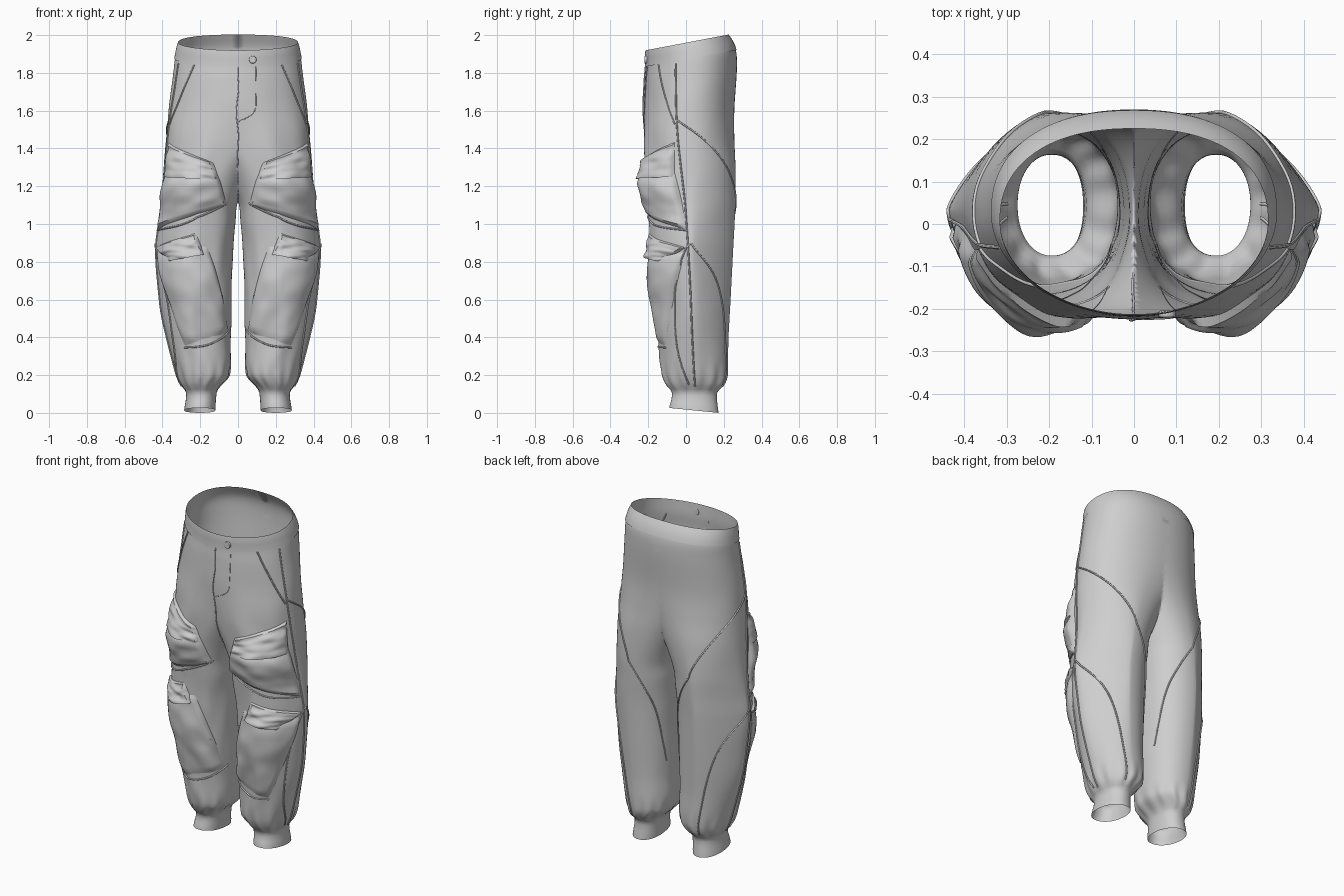
import bpy, bmesh
from math import sin, cos, acos, pi, radians, degrees, copysign
from mathutils import Vector, noise

if "Cube" in bpy.data.objects:
    bpy.data.objects.remove(bpy.data.objects["Cube"])

cloth = bpy.data.materials.new("light grey cloth")
cloth.use_nodes = True
GREY = (0.62, 0.62, 0.62, 1)
cloth.diffuse_color = GREY
cloth.node_tree.nodes["Principled BSDF"].inputs["Base Color"].default_value = GREY

# Leg profile: height, inner x, outer x, front y, back y, outer roundness front and back
PROFILE = [
    (0.00, .120, .285, -.088, .172, 2.1, 2.1), (0.11, .112, .275, -.075, .165, 2.1, 2.1),
    (0.14, .095, .297, -.100, .195, 2.0, 2.0), (0.20, .045, .325, -.128, .218, 1.9, 1.9),
    (0.40, .038, .378, -.148, .225, 1.7, 1.6), (0.60, .034, .415, -.165, .236, 1.6, 1.4),
    (0.87, .026, .438, -.187, .250, 1.6, 1.3), (1.00, .015, .424, -.197, .257, 1.65, 1.4),
    (1.12, .000, .408, -.206, .262, 1.7, 1.6), (1.30, -.09, .392, -.216, .262, 1.9, 1.9),
    (1.45, -.21, .381, -.222, .256, 2.0, 2.0), (1.60, -.32, .367, -.224, .256, 2.0, 2.1),
    (1.80, -.342, .342, -.219, .270, 2.0, 2.2), (1.88, -.332, .332, -.213, .262, 1.95, 2.3),
    (1.96, -.316, .316, -.214, .225, 1.95, 2.3)]
INNER_POWER = 2.25


def hermite(table, t):
    """Smooth interpolation of rows by their first value."""
    t = min(max(t, table[0][0]), table[-1][0])
    k = next(i for i in range(len(table) - 1) if t <= table[i + 1][0])

    def slope(i, c):
        lo, hi = table[max(i - 1, 0)], table[min(i + 1, len(table) - 1)]
        return (hi[c] - lo[c]) / (hi[0] - lo[0])
    p, q = table[k], table[k + 1]
    h = q[0] - p[0]
    s = (t - p[0]) / h
    w = s * s * (3 - 2 * s)
    return [p[c] * (1 - w) + q[c] * w + h * s * (1 - s)
            * ((1 - s) * slope(k, c) - s * slope(k + 1, c)) for c in range(1, len(p))]


def smoothstep(a, b, t):
    t = min(max((t - a) / (b - a), 0), 1)
    return t * t * (3 - 2 * t)


def surf(deg, z, off=0.0):
    """Point on the left leg; -90 is front, 0 outer side, 90 back."""
    xi, xo, yf, yb, n_front, n_back = hermite(PROFILE, z)
    a = radians(deg)
    c, s = cos(a), sin(a)
    power = INNER_POWER if c < 0 else n_front if s < 0 else n_back
    px, py = (copysign(abs(v) ** (2 / power), v) for v in (c, s))
    # gathers above the cuff and soft folds in the cloth
    gather = smoothstep(.11, .16, z) * (1 - smoothstep(.17, .30, z))
    fold = noise.noise(Vector((c * 2.2, s * 2.2, z * 5))) * smoothstep(.1, .3, z)
    front = .5 - .5 * s
    off += .004 * gather * sin(13 * a) + .008 * fold * front * (1 - smoothstep(1.6, 1.85, z))
    x = (xi + xo) / 2 + (xo - xi) / 2 * px + off * c
    y = (yf + yb) / 2 + (yb - yf) / 2 * py + off * s
    # sloping waist and hem
    z += .19 * y * smoothstep(1.5, 1.93, z) + .1 * (.175 - y) * (1 - smoothstep(0, .1, z))
    return Vector((x, y, z))


def at(x, z):
    """Front position (angle, z) where the leg surface reaches x."""
    xi, xo, _, _, n_front, _ = hermite(PROFILE, z)
    f = (x - (xi + xo) / 2) / ((xo - xi) / 2)
    f = min(max(f, -1), 1)
    power = INNER_POWER if f < 0 else n_front
    return -degrees(acos(copysign(abs(f) ** (power / 2), f))), z


def mirror(ob):
    m = ob.modifiers.new("Mirror", "MIRROR")
    m.use_clip = True


def grid_object(name, func, nu, nv, closed=False):
    """Surface from func(u, v), u around and v upward."""
    cols = nu if closed else nu + 1
    verts = [func(i / nu, j / nv) for j in range(nv + 1) for i in range(cols)]
    faces = [(j * cols + i, j * cols + (i + 1) % cols,
              (j + 1) * cols + (i + 1) % cols, (j + 1) * cols + i)
             for j in range(nv) for i in range(nu)]
    me = bpy.data.meshes.new(name)
    me.from_pydata(verts, [], faces)
    me.materials.append(cloth)
    ob = bpy.data.objects.new(name, me)
    bpy.context.collection.objects.link(ob)
    bpy.ops.object.select_all(action="DESELECT")
    ob.select_set(True)
    bpy.context.view_layer.objects.active = ob
    bpy.ops.object.shade_smooth_by_angle(angle=radians(40))
    return ob


# Trouser body: one leg cut at the middle, then mirrored
body = grid_object("trouser_body", lambda u, v: surf(u * 360, v * 1.96), 88, 110, True)
bm = bmesh.new()
bm.from_mesh(body.data)
bmesh.ops.bisect_plane(bm, geom=bm.verts[:] + bm.edges[:] + bm.faces[:],
                       plane_co=(0, 0, 0), plane_no=(1, 0, 0), clear_inner=True)
bm.to_mesh(body.data)
bm.free()
mirror(body)


# Waistband
def band(u, v):
    p = surf(-90 + 180 * u, 1.872 + .088 * v, .004 if v < 1 else .001)
    if u in (0, 1):
        p.x = 0
    return p


mirror(grid_object("waistband", band, 48, 4))


def pocket(name, corners, thick, bulge, peak=1.0, crumple=.012, open_low=False):
    """Puffed patch; corners are (angle, z): low inner, low outer, top outer, top inner."""
    li, lo, to, ti = (Vector(c) for c in corners)

    def point(u, v):
        q = li.lerp(lo, u).lerp(ti.lerp(to, u), v)
        du = min(u, 1 - u)
        dv = (1 - v) if open_low else min(v, 1 - v)
        edge = min(1, du * 14, dv * 14)
        puff = sin(pi * u) ** .7
        puff *= (1 - v) if open_low else sin(pi * v ** peak)
        n = noise.noise(Vector((u * 4, v * 4, q.y * 3)))
        return surf(q.x, q.y, -.003 + edge * (thick + crumple * n) + bulge * puff)
    ob = grid_object(name, point, 28, 28)
    mirror(ob)


# Thigh pocket with its flap, and knee pocket with its flap
pocket("thigh_pocket", [at(.06, 1.10), (-9, .965), (-22, 1.29), at(.12, 1.29)],
       .018, .038, 1.5)
pocket("thigh_pocket_flap", [at(.10, 1.235), (-22, 1.25), at(.368, 1.435), at(.13, 1.325)],
       .018, .045, open_low=True)
pocket("knee_pocket", [at(.05, .43), at(.285, .345), (-14, .85), at(.16, .89)],
       .012, .030, 1.5)
pocket("knee_pocket_flap", [at(.175, .84), at(.36, .80), (-12, .875), at(.22, .955)],
       .014, .034, open_low=True)


def seam(name, path, both=True, radius=.0045, off=.002):
    """Raised cord following (angle, z) points on the cloth."""
    n = len(path) - 1
    table = [(i, *p) for i, p in enumerate(path)]
    pts = [surf(*hermite(table, i / 12), off) for i in range(n * 12 + 1)]
    cu = bpy.data.curves.new(name, "CURVE")
    cu.dimensions = "3D"
    cu.bevel_depth = radius
    cu.bevel_resolution = 1
    cu.use_fill_caps = True
    sp = cu.splines.new("POLY")
    sp.points.add(len(pts) - 1)
    for sp_pt, p in zip(sp.points, pts):
        sp_pt.co = (*p, 1)
    cu.materials.append(cloth)
    ob = bpy.data.objects.new(name, cu)
    bpy.context.collection.objects.link(ob)
    if both:
        ob.modifiers.new("Mirror", "MIRROR")


# Piped seams
seam("side_seam", [(-20, 1.86), (-15, 1.5), (-10, 1.0), (-4, .5), (0, .14)])
seam("back_thigh_seam", [(-15, 1.55), (18, 1.45), (48, 1.33), (80, 1.17), (112, 1.0),
                         (138, .82), (158, .5)])
seam("knee_arch_seam", [at(.30, .15), at(.34, .36), at(.385, .65), (-10, .88), (16, .85),
                        (46, .70), (64, .46), (73, .15)])
seam("thigh_front_seam", [at(.06, 1.11), at(.19, 1.045), at(.32, .99), (-8, .965)])
seam("shin_front_seam", [at(.045, .44), at(.16, .36), at(.285, .345)])
seam("hip_pocket_seam", [at(.23, 1.87), at(.285, 1.73), at(.33, 1.61), (-18, 1.53)])

# Fly and its stitching
seam("fly_seam", [at(0, z) for z in (1.87, 1.7, 1.5, 1.35, 1.2)], False, .003)
seam("fly_stitch", [at(.095, 1.87), at(.095, 1.7), at(.085, 1.6), at(0, 1.54)], False, .002)

# Waist button
bpy.ops.mesh.primitive_cylinder_add(vertices=24, radius=.02, depth=.016,
                                    location=(.078, -.212, 1.87), rotation=(pi / 2, 0, 0))
button = bpy.context.object
button.name = "waist_button"
button.data.materials.append(cloth)
bev = button.modifiers.new("Bevel", "BEVEL")
bev.width = .004
bev.segments = 2
